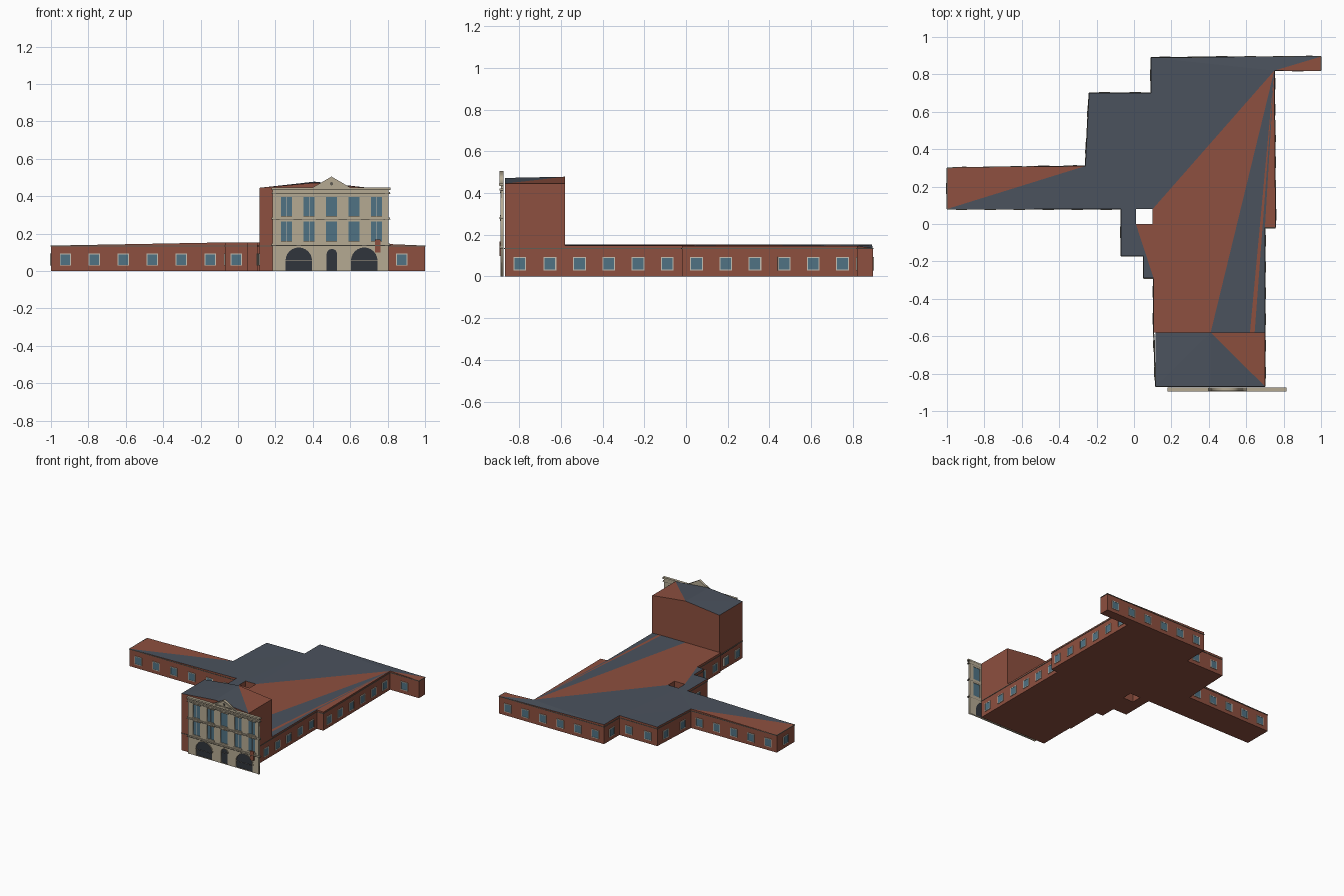
import bpy, bmesh, math
from mathutils import Matrix, Vector

if "Cube" in bpy.data.objects:
    bpy.data.objects.remove(bpy.data.objects["Cube"])


def material(name, rgb):
    m = bpy.data.materials.new(name)
    m.diffuse_color = (*rgb, 1)
    m.use_nodes = True
    m.node_tree.nodes["Principled BSDF"].inputs["Base Color"].default_value = m.diffuse_color
    return m


BRICK = material("brick", (0.27, 0.08, 0.05))
SLATE = material("slate", (0.07, 0.085, 0.11))
STONE = material("stone", (0.46, 0.40, 0.29))
GLASS = material("glass", (0.08, 0.17, 0.23))
DARK = material("dark_opening", (0.03, 0.035, 0.045))
TRIM = material("dark_trim", (0.12, 0.11, 0.09))
FRAME = material("frame", (0.55, 0.52, 0.45))


def finish(name, bm, *mats):
    me = bpy.data.meshes.new(name)
    bm.to_mesh(me)
    bm.free()
    for m in mats:
        me.materials.append(m)
    ob = bpy.data.objects.new(name, me)
    bpy.context.collection.objects.link(ob)
    return ob


def boxes(name, items, mat):
    """One object from many boxes: (centre, size, angle about z)."""
    bm = bmesh.new()
    for c, s, a in items:
        m = Matrix.Translation(c) @ Matrix.Rotation(a, 4, 'Z') @ Matrix.Diagonal((*s, 1))
        bmesh.ops.create_cube(bm, size=1, matrix=m)
    return finish(name, bm, mat)


def span(x0, x1, y0, y1, z0, z1):
    return (((x0 + x1) / 2, (y0 + y1) / 2, (z0 + z1) / 2), (x1 - x0, y1 - y0, z1 - z0), 0)


def slab(name, loops, y0, y1, mat):
    """Upright plate in x-z from filled outlines; inner loops become holes."""
    cu = bpy.data.curves.new(name, 'CURVE')
    cu.dimensions, cu.fill_mode, cu.extrude = '2D', 'BOTH', (y1 - y0) / 2
    for loop in loops:
        sp = cu.splines.new('POLY')
        sp.points.add(len(loop) - 1)
        for p, (x, z) in zip(sp.points, loop):
            p.co = (x, z, 0, 1)
        sp.use_cyclic_u = True
    cu.materials.append(mat)
    ob = bpy.data.objects.new(name, cu)
    bpy.context.collection.objects.link(ob)
    ob.rotation_euler.x = math.pi / 2
    ob.location.y = (y0 + y1) / 2
    bpy.ops.object.select_all(action='DESELECT')
    ob.select_set(True)
    bpy.context.view_layer.objects.active = ob
    bpy.ops.object.convert(target='MESH')
    return ob


def rect(x, w, z0, z1):
    return [(x - w / 2, z0), (x + w / 2, z0), (x + w / 2, z1), (x - w / 2, z1)]


def arch(x, r, z0, spring, n=12):
    top = [(x + r * math.cos(math.pi * i / n), spring + r * math.sin(math.pi * i / n)) for i in range(n + 1)]
    return [(x - r, z0), (x + r, z0)] + top


# low building: plan panels, raised to a gently falling roof
def roof_z(x):
    return 0.153 - 0.017 * max(0, (-0.07 - x) / 0.93, (x - 0.6) / 0.4)


APEX = (.75, .82)
panels = [
    (1, [(-1, .08), (-.26, .31), (-.24, .70), (.09, .70), (.09, .89), (1, .895), APEX,
         (.10, .08), (.01, .08), (-.07, .08)]),
    (0, [(-1, .08), (-1, .30), (-.26, .31)]),
    (0, [APEX, (1, .895), (1, .82)]),
    (1, [(-.07, .08), (.01, .08), (.01, 0), (.105, -.29), (.05, -.29), (.05, -.17), (-.07, -.17)]),
    (0, [(.01, 0), (.10, 0), (.10, .08), APEX, (.41, -.58), (.105, -.58), (.105, -.29)]),
    (1, [APEX, (.62, -.58), (.41, -.58)]),
    (0, [APEX, (.645, -.58), (.62, -.58)]),
    (1, [APEX, (.70, -.02), (.70, -.58), (.645, -.58)]),
    (0, [APEX, (.757, -.02), (.70, -.02)]),
]
bm = bmesh.new()
verts = {}
for mi, pts in panels:
    for p in pts:
        if p not in verts:
            verts[p] = bm.verts.new((*p, 0))
    bm.faces.new([verts[p] for p in pts]).material_index = mi
base = list(bm.faces)
ext = bmesh.ops.extrude_face_region(bm, geom=base, use_keep_orig=True)["geom"]
for v in ext:
    if isinstance(v, bmesh.types.BMVert):
        v.co.z = roof_z(v.co.x)
top = [f for f in ext if isinstance(f, bmesh.types.BMFace)]
for f in set(bm.faces) - set(top):
    f.material_index = 0
bmesh.ops.triangulate(bm, faces=top)
bmesh.ops.recalc_face_normals(bm, faces=bm.faces)
finish("low_building", bm, BRICK, SLATE)

# tower block with a shallow gable whose slopes mix slate and brick
bm = bmesh.new()
X0, XM, X1, YF, YB = .115, .41, .70, -.868, -.58
fl, fr, br, bl = [bm.verts.new((x, y, .445)) for x, y in ((X0, YF), (X1, YF), (X1, YB), (X0, YB))]
gl, gr, hr, hl = [bm.verts.new((v.co.x, v.co.y, 0)) for v in (fl, fr, br, bl)]
af, ab = bm.verts.new((XM, YF, .472)), bm.verts.new((XM, YB, .478))
for f in ((gl, gr, fr, af, fl), (gr, hr, br, fr), (hr, hl, bl, ab, br), (hl, gl, fl, bl),
          (gl, hl, hr, gr), (fr, br, ab)):
    bm.faces.new(f)
for f in ((fr, ab, af), (fl, af, ab), (fl, ab, bl)):
    bm.faces.new(f).material_index = 1
bmesh.ops.recalc_face_normals(bm, faces=bm.faces)
finish("tower_block", bm, BRICK, SLATE)

# windows and eaves along the outer walls: start corner and window count to the next corner
outline = [
    (-1, .08, 1), (-1, .30, 5), (-.26, .31, 2), (-.24, .70, 2), (.09, .70, 1), (.09, .89, 6),
    (1, .895, 0), (1, .82, 1), (.75, .82, 6), (.757, -.02, 0), (.70, -.02, 4), (.70, -.58, 2),
    (.70, -.868, 0), (.115, -.868, 2), (.105, -.58, 2), (.105, -.29, 0), (.05, -.29, 0),
    (.05, -.17, 1), (-.07, -.17, 1), (-.07, .08, 6)]
frames, panes, eaves = [], [], []
for (ax, ay, n), (bx, by, _) in zip(outline, outline[1:] + outline[:1]):
    a, d = Vector((ax, ay, 0)), Vector((bx - ax, by - ay, 0))
    L, ang = d.length, math.atan2(d.y, d.x)
    out = Vector((-d.y, d.x, 0)) / L
    for i in range(n):
        p = a + d * (i + .5) / n + Vector((0, 0, .061))
        panes.append((p, (.052, .006, .056), ang))
        for s in (-1, 1):
            frames.append((p + d / L * s * .028, (.005, .01, .064), ang))
            frames.append((p + Vector((0, 0, s * .030)), (.061, .01, .005), ang))
    eaves.append((a + d / 2 + Vector((0, 0, .134)), (L, .006, .005), ang))
boxes("low_window_frames", frames, FRAME)
boxes("low_window_panes", panes, GLASS)
boxes("eaves_strip", eaves, TRIM)

# stone facade with real openings
FY, BY = -.886, -.874
cols = [.26 + .12 * i for i in range(5)]
rows = [(.16, .265), (.295, .397)]
holes = [rect(x, .06, z0, z1) for x in cols for z0, z1 in rows]
doors = [arch(.325, .071, .004, .055), arch(.675, .071, .004, .055), arch(.502, .028, .004, .09)]
slab("facade_wall", [rect(.495, .62, 0, .442)] + holes + doors, FY, BY, STONE)
boxes("facade_window_panes", [span(x - .03, x + .03, -.881, -.877, *r) for x in cols for r in rows], GLASS)
for i, d in enumerate(doors):
    slab(f"arched_doorway_{i + 1}", [d], -.881, -.877, DARK)

# arch surrounds
for i, (x, r, s) in enumerate(((.325, .071, .055), (.675, .071, .055), (.502, .028, .09))):
    slab(f"arch_surround_{i + 1}", [arch(x, r + .008, s, s), arch(x, r, s + .0005, s + .0005)], -.889, FY, STONE)

# cornices, string courses, hoods, sills and corner strips
mould = [span(.18, .815, -.895, BY, .436, .446), span(.182, .812, -.893, BY, .414, .422),
         span(.18, .812, -.893, BY, .278, .286), span(.18, .812, -.893, BY, .138, .146)]
for x in cols:
    for z0, z1 in rows:
        mould.append(span(x - .037, x + .037, -.891, FY, z1 + .002, z1 + .010))
        mould.append(span(x - .035, x + .035, -.890, FY, z0 - .007, z0))
for x in (.187, .787):
    mould.append(span(x, x + .016, -.889, FY, 0, .414))
boxes("facade_mouldings", mould, STONE)
boxes("facade_shadow_lines", [span(.18, .815, -.8945, BY, z, z + .003) for z in (.135, .275, .411, .433)], TRIM)

# window glazing bars
boxes("glazing_bars", [span(x - .001, x + .001, -.883, -.88, *r) for x in cols for r in rows], FRAME)

# pediment: solid field with a raised rim and a round ornament
tri = [(.395, .444), (.605, .444), (.50, .505)]
slab("pediment_field", [tri], FY, BY, STONE)
slab("pediment_rim", [tri, [(.425, .451), (.575, .451), (.50, .494)]], -.894, FY, STONE)
slab("pediment_ornament", [[(.5 + .009 * math.cos(t * math.pi / 4), .467 + .009 * math.sin(t * math.pi / 4))
                            for t in range(8)]], -.89, FY, TRIM)

# hanging sign panel beside the right arch
boxes("sign_panel", [span(.732, .762, -.894, FY, .098, .168)], BRICK)
